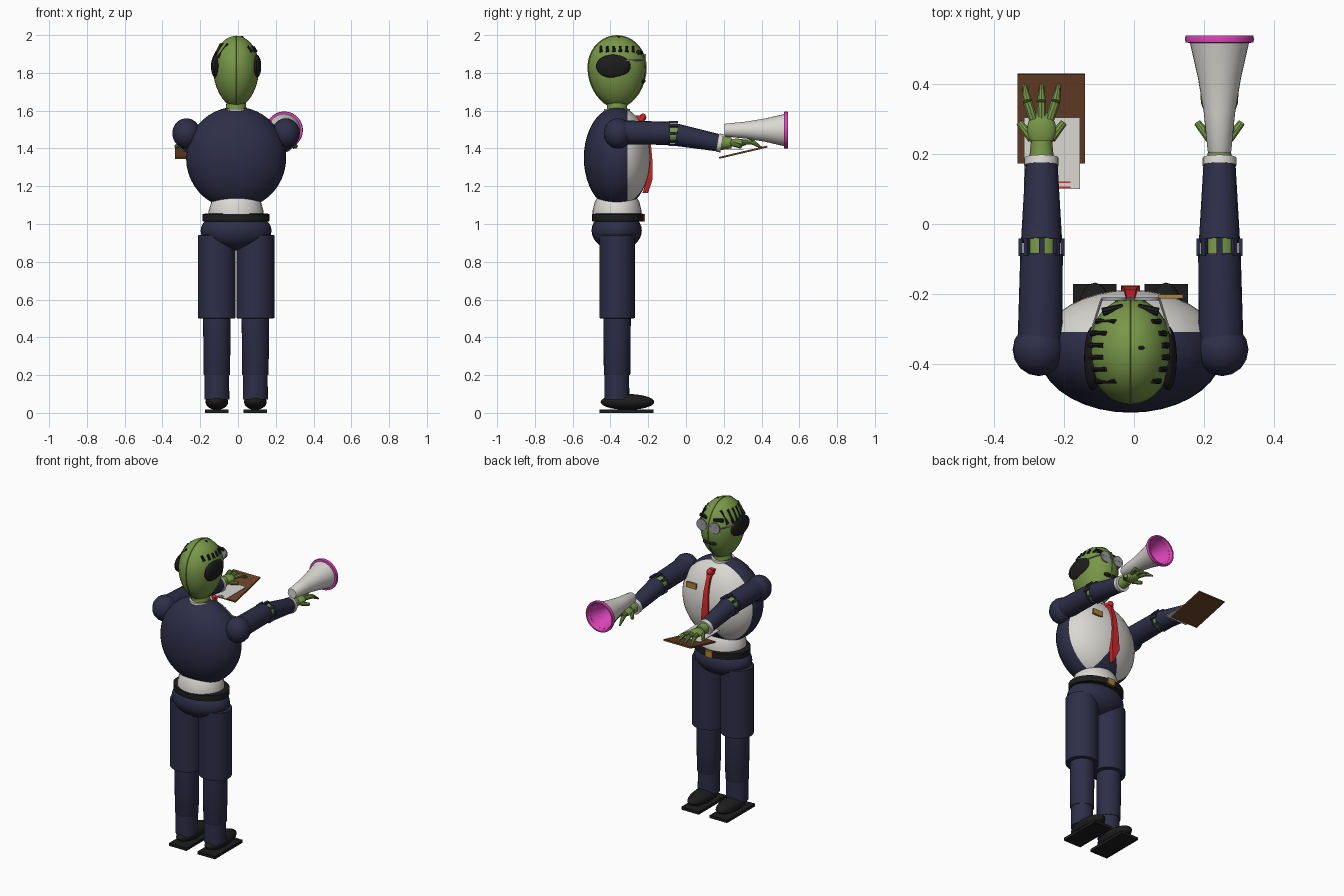
import bpy, bmesh, math
from mathutils import Matrix, Vector

if "Cube" in bpy.data.objects:
    bpy.data.objects.remove(bpy.data.objects["Cube"])

def mat(name, r, g, b):
    m = bpy.data.materials.new(name)
    m.diffuse_color = (r, g, b, 1)
    m.use_nodes = True
    m.node_tree.nodes["Principled BSDF"].inputs["Base Color"].default_value = m.diffuse_color
    return m

GREEN = mat("skin green", 0.19, 0.31, 0.065)
NAVY = mat("suit navy", 0.027, 0.027, 0.065)
WHITE = mat("off white", 0.70, 0.69, 0.65)
BLACK = mat("black", 0.012, 0.012, 0.012)
BROWN = mat("board brown", 0.14, 0.052, 0.02)
PINK = mat("magenta", 0.72, 0.06, 0.48)
RED = mat("tie red", 0.62, 0.02, 0.025)
GOLD = mat("gold", 0.42, 0.23, 0.04)
GREY = mat("lens grey", 0.34, 0.34, 0.36)

CX, CY = -0.01, -0.365      # body axis

def finish(name, bm, *mats):
    bmesh.ops.recalc_face_normals(bm, faces=bm.faces)
    me = bpy.data.meshes.new(name)
    bm.to_mesh(me)
    bm.free()
    for m in mats:
        me.materials.append(m)
    ob = bpy.data.objects.new(name, me)
    bpy.context.collection.objects.link(ob)
    return ob

def ellipsoid(name, c, r, m, seg=24, rings=14):
    bm = bmesh.new()
    bmesh.ops.create_uvsphere(bm, u_segments=seg, v_segments=rings, radius=1,
                              matrix=Matrix.Translation(c) @ Matrix.Diagonal((*r, 1)))
    return finish(name, bm, m)

def tube(name, p0, p1, r0, r1, m, seg=16):
    p0, p1 = Vector(p0), Vector(p1)
    d = p1 - p0
    bm = bmesh.new()
    bmesh.ops.create_cone(bm, cap_ends=True, segments=seg, radius1=r0, radius2=r1, depth=d.length,
                          matrix=Matrix.Translation((p0 + p1) / 2) @ d.to_track_quat('Z', 'Y').to_matrix().to_4x4())
    return finish(name, bm, m)

def box(name, c, size, m, rot=None):
    bm = bmesh.new()
    bmesh.ops.create_cube(bm, size=1, matrix=Matrix.Translation(c) @ (rot or Matrix()) @ Matrix.Diagonal((*size, 1)))
    return finish(name, bm, m)

def lathe(name, prof, m, loc=(CX, CY, 0), sx=1, sy=1, rot=None, seg=28):
    # spins (radius, z) pairs and closes both ends
    bm = bmesh.new()
    rows = []
    for r, z in prof:
        rows.append([bm.verts.new((max(r, 1e-4) * sx * math.cos(2 * math.pi * i / seg),
                                   max(r, 1e-4) * sy * math.sin(2 * math.pi * i / seg), z)) for i in range(seg)])
    for a, b in zip(rows, rows[1:]):
        for i in range(seg):
            j = (i + 1) % seg
            bm.faces.new((a[i], a[j], b[j], b[i]))
    bm.faces.new(rows[0])
    bm.faces.new(rows[-1])
    bm.transform(Matrix.Translation(loc) @ (rot or Matrix()))
    return finish(name, bm, m)

# ---- head: egg profile, with a thin seam ridge down the middle
egg = []
for i in range(19):
    a = -math.pi / 2 + math.pi * i / 18
    s = math.sin(a)
    egg.append((max(math.cos(a), 0) ** (1.15 if s < 0 else 1), 1.83 + s * (0.215 if s < 0 else 0.166)))
lathe("head", egg, GREEN, sx=0.122, sy=0.153, seg=32)
lathe("head_seam", [(r, 1.83 + (z - 1.83) * 1.024) for r, z in egg], GREEN, sx=0.008, sy=0.157)
tube("neck", (CX, CY, 1.57), (CX, CY, 1.66), 0.058, 0.05, GREEN, 20)
lathe("shirt_collar", [(0.075, 1.565), (0.068, 1.61), (0.055, 1.61)], WHITE)

def head_x(dy, z):
    return 0.122 * math.sqrt(max(0.02, 1 - (dy / 0.153) ** 2 - ((z - 1.83) / 0.166) ** 2))

for s, side in ((-1, "left"), (1, "right")):
    ellipsoid(f"ear_hair_{side}", (CX + s * 0.108, -0.385, 1.835), (0.025, 0.092, 0.062), BLACK)
    # combed strands, longer on one side
    for k in range(6):
        dy = -0.085 + 0.034 * k
        z0, z1 = (1.88, 1.955) if s < 0 else (1.91, 1.94)
        tube(f"hair_strand_{side}_{k}", (CX + s * head_x(dy, z0), CY + dy, z0),
             (CX + s * head_x(dy, z1), CY + dy, z1), 0.009, 0.007, BLACK, 8)
    tube(f"eyebrow_{side}", (CX + s * 0.022, -0.238, 1.905), (CX + s * 0.08, -0.252, 1.91), 0.01, 0.012, BLACK, 8)
    gx = CX + s * 0.047
    tube(f"lens_{side}", (gx, -0.219, 1.865), (gx, -0.211, 1.865), 0.036, 0.036, GREY, 20)
    tube(f"temple_{side}", (CX + s * 0.083, -0.216, 1.868), (CX + s * 0.116, -0.32, 1.865), 0.004, 0.004, GREY, 6)
    ellipsoid(f"moustache_{side}", (CX + s * 0.022, -0.228, 1.757), (0.026, 0.014, 0.012), BLACK, 12, 8)
tube("glasses_bridge", (CX - 0.083, -0.214, 1.868), (CX + 0.083, -0.214, 1.868), 0.004, 0.004, GREY, 6)
ellipsoid("crown_spot", (CX + 0.03, -0.355, 1.988), (0.01, 0.006, 0.008), BLACK, 10, 6)

# ---- torso: navy jacket behind, white shirt in front, navy wedge low on the front
bm = bmesh.new()
bmesh.ops.create_uvsphere(bm, u_segments=36, v_segments=22, radius=1,
                          matrix=Matrix.Translation((CX, CY, 1.35)) @ Matrix.Diagonal((0.265, 0.176, 0.27, 1)))
for co, no in (((0, -0.31, 0), (0, 1, 0)), ((CX, 0, 1.27), (1, 0, 0.6)), ((CX, 0, 1.27), (-1, 0, 0.6))):
    bmesh.ops.bisect_plane(bm, geom=bm.verts[:] + bm.edges[:] + bm.faces[:], plane_co=co, plane_no=no)
for f in bm.faces:
    c = f.calc_center_median()
    f.material_index = 1 if c.y > -0.31 and abs(c.x - CX) > 0.6 * (1.27 - c.z) else 0
finish("torso", bm, NAVY, WHITE)
lathe("shirt_waist", [(1, 1.03), (1, 1.07), (0.9, 1.12), (0.65, 1.17), (0.3, 1.2)], WHITE, sx=0.145, sy=0.13)
lathe("belt", [(0.9, 1.012), (1, 1.015), (1, 1.052), (0.9, 1.056)], BLACK, loc=(CX, -0.36, 0), sx=0.178, sy=0.138)
box("belt_buckle", (CX, -0.222, 1.034), (0.05, 0.012, 0.04), GOLD)
box("badge", (CX + 0.115, -0.208, 1.455), (0.07, 0.012, 0.035), GOLD)

# ---- tie: lofted strip following the chest
bm = bmesh.new()
rows = []
for y, z, w in ((-0.237, 1.575, 0.018), (-0.222, 1.55, 0.02), (-0.212, 1.535, 0.011), (-0.188, 1.45, 0.016),
                (-0.178, 1.34, 0.022), (-0.176, 1.24, 0.027), (-0.2, 1.165, 0.002)):
    rows.append([bm.verts.new((CX + dx * w, y + dy, z)) for dx, dy in ((-1, 0), (1, 0), (1, -0.03), (-1, -0.03))])
for a, b in zip(rows, rows[1:]):
    for i in range(4):
        bm.faces.new((a[i], a[(i + 1) % 4], b[(i + 1) % 4], b[i]))
bm.faces.new(rows[0])
bm.faces.new(rows[-1])
finish("tie", bm, RED)
ellipsoid("tie_knot", (CX, -0.228, 1.565), (0.02, 0.018, 0.02), RED, 12, 8)

# ---- hips and legs
ellipsoid("hips", (CX, -0.367, 0.965), (0.188, 0.133, 0.105), NAVY, 28, 16)
for s, side in ((-1, "left"), (1, "right")):
    lx = CX + s * 0.102
    lathe(f"thigh_{side}", [(0.092, 0.5), (0.1, 0.502), (0.1, 0.94), (0.09, 0.942)], NAVY, loc=(lx, -0.365, 0), sy=0.94)
    lathe(f"shin_{side}", [(0.068, 0.2), (0.07, 0.205), (0.073, 0.51)], NAVY, loc=(lx, -0.365, 0))
    lathe(f"trouser_cuff_{side}", [(0.066, 0.07), (0.065, 0.21)], NAVY, loc=(lx, -0.366, 0))
    ellipsoid(f"shoe_{side}", (lx, -0.31, 0.058), (0.06, 0.142, 0.042), BLACK)
    box(f"sole_{side}", (lx, -0.315, 0.009), (0.125, 0.285, 0.018), BLACK)

# ---- arms reaching forward
for s, side in ((-1, "left"), (1, "right")):
    ax = CX + s * 0.263
    ex = CX + s * 0.255
    ellipsoid(f"shoulder_{side}", (ax, -0.36, 1.48), (0.075, 0.076, 0.08), NAVY, 16, 10)
    tube(f"upper_arm_{side}", (ax - s * 0.003, -0.35, 1.485), (ex, -0.085, 1.48), 0.064, 0.061, NAVY, 20)
    tube(f"elbow_{side}", (ex, -0.1, 1.48), (ex, -0.03, 1.475), 0.05, 0.05, GREEN, 16)
    for k in range(8):
        rot = Matrix.Rotation(2 * math.pi * k / 8, 4, 'Y')
        c = Vector((ex, -0.067, 1.478)) + rot @ Vector((0.06, 0, 0))
        box(f"elbow_strap_{side}_{k}", c, (0.012, 0.05, 0.016), NAVY, rot)
    tube(f"forearm_{side}", (ex, -0.05, 1.472), (ex, 0.172, 1.43), 0.059, 0.046, NAVY, 20)
    tube(f"shirt_cuff_{side}", (ex, 0.168, 1.431), (ex, 0.19, 1.427), 0.049, 0.049, WHITE, 20)
    # hand with three fingers and two outer digits
    tube(f"wrist_{side}", (ex, 0.18, 1.43), (ex, 0.24, 1.43), 0.036, 0.03, GREEN)
    ellipsoid(f"palm_{side}", (ex, 0.27, 1.43), (0.042, 0.055, 0.022), GREEN, 16, 10)
    for k in (-1, 0, 1):
        a, b, c = [(ex + k * d, y, z) for d, y, z in ((0.024, 0.3, 1.435), (0.04, 0.35, 1.435), (0.05, 0.402, 1.402))]
        tube(f"finger_base_{side}_{k}", a, b, 0.013, 0.014, GREEN, 10)
        tube(f"finger_tip_{side}_{k}", b, c, 0.014, 0.005, GREEN, 10)
    for k in (-1, 1):
        tube(f"outer_digit_{side}_{k}", (ex + k * 0.028, 0.245, 1.425), (ex + k * 0.063, 0.29, 1.41), 0.014, 0.011, GREEN, 10)

# ---- clipboard under one hand
tilt = Matrix.Rotation(math.atan2(0.06, 0.255), 4, 'X')
box("clipboard", (-0.237, 0.3025, 1.38), (0.193, 0.262, 0.01), BROWN, tilt)
box("paper", (-0.235, 0.203, 1.393), (0.16, 0.205, 0.004), WHITE)
for k in range(2):
    box(f"paper_mark_{k}", (-0.2, 0.105 + k * 0.015, 1.3955), (0.035, 0.004, 0.002), RED)

# ---- megaphone: outer horn, flared rim, pink inside
turn = Matrix.Rotation(-math.pi / 2, 4, 'X')
at = (0.245, 0, 1.497)
lathe("megaphone_horn", [(0.03, 0.203), (0.034, 0.21), (0.045, 0.32), (0.062, 0.42), (0.085, 0.52),
                         (0.083, 0.521), (0.058, 0.42), (0.02, 0.3)], WHITE, loc=at, rot=turn)
lathe("megaphone_rim", [(0.015, 0.31), (0.056, 0.425), (0.081, 0.519), (0.097, 0.52), (0.099, 0.53), (0.097, 0.54),
                        (0.088, 0.54), (0.053, 0.425), (0.012, 0.32)], PINK, loc=at, rot=turn)

# ---- smooth shading with sharp edges kept
bpy.ops.object.select_all(action='SELECT')
bpy.context.view_layer.objects.active = bpy.data.objects["head"]
bpy.ops.object.shade_smooth_by_angle(angle=math.radians(35))
